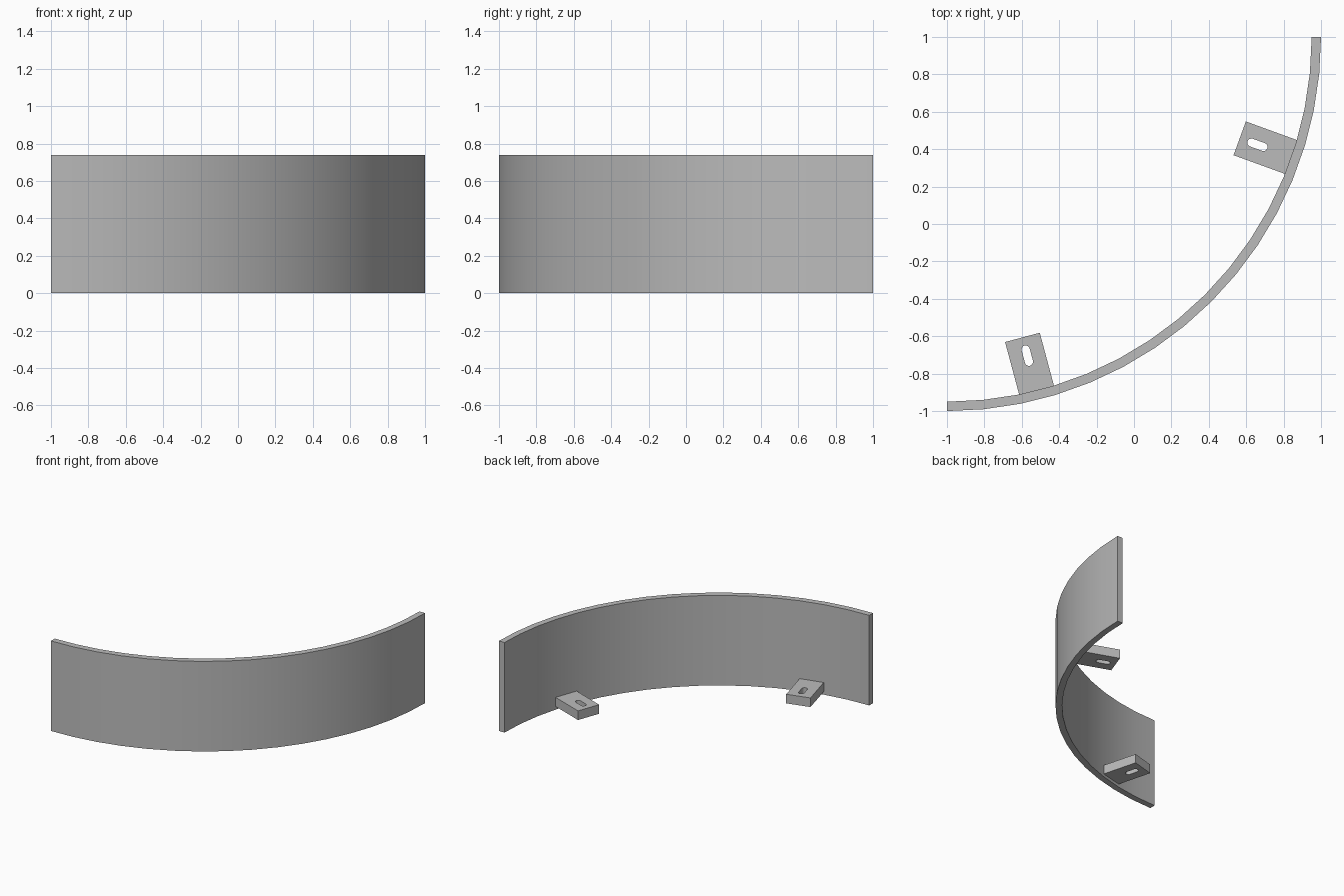
import bpy
import bmesh
from math import cos, sin, pi, radians
from mathutils import Matrix, Vector

cube = bpy.data.objects.get("Cube")
if cube:
    bpy.data.objects.remove(cube, do_unlink=True)

# One plain grey for everything
grey = bpy.data.materials.new("plain_grey")
grey.use_nodes = True
grey.diffuse_color = (0.5, 0.5, 0.5, 1)
grey.node_tree.nodes["Principled BSDF"].inputs["Base Color"].default_value = (0.5, 0.5, 0.5, 1)

AXIS = Vector((-1, 1, 0))    # centre of the quarter circle
OUTER, INNER, HEIGHT = 2.0, 1.95, 0.74
SEGMENTS = 16


def extruded_part(name, loops, z0, z1):
    """Fill closed outlines (later ones become holes) and extrude them upward."""
    bm = bmesh.new()
    for loop in loops:
        verts = [bm.verts.new((p.x, p.y, z0)) for p in loop]
        for a, b in zip(verts, verts[1:] + verts[:1]):
            bm.edges.new((a, b))
    bmesh.ops.triangle_fill(bm, edges=bm.edges[:], use_beauty=True)
    result = bmesh.ops.extrude_face_region(bm, geom=bm.faces[:], use_keep_orig=True)
    top = [v for v in result["geom"] if isinstance(v, bmesh.types.BMVert)]
    bmesh.ops.translate(bm, verts=top, vec=(0, 0, z1 - z0))
    bmesh.ops.recalc_face_normals(bm, faces=bm.faces[:])
    mesh = bpy.data.meshes.new(name)
    bm.to_mesh(mesh)
    bm.free()
    mesh.materials.append(grey)
    obj = bpy.data.objects.new(name, mesh)
    bpy.context.collection.objects.link(obj)
    bpy.ops.object.select_all(action='DESELECT')
    obj.select_set(True)
    bpy.context.view_layer.objects.active = obj
    bpy.ops.object.shade_smooth_by_angle(angle=radians(30))
    return obj


# Curved wall: quarter ring swept from the -x end round to the +y end
def arc(radius):
    steps = [i * pi / 2 / SEGMENTS for i in range(SEGMENTS + 1)]
    return [AXIS + radius * Vector((sin(t), -cos(t), 0)) for t in steps]


extruded_part("curved_wall", [arc(OUTER) + arc(INNER)[::-1]], 0, HEIGHT)


# Mounting tabs: plates pointing inward, each with a rounded slot
def tab(name, angle, shift):
    turn = Matrix.Rotation(radians(angle - 90), 3, 'Z')

    def place(radial, side):
        return AXIS + turn @ Vector((radial, side + shift, 0))

    half, start, end = 0.096, 1.656, 1.965
    plate = [place(start, -half), place(end, -half), place(end, half), place(start, half)]
    slot_centre, slot_radius, slot_reach = 1.757, 0.022, 0.034
    slot = []
    for sign in (1, -1):
        for i in range(9):
            t = -pi / 2 + pi * i / 8
            slot.append(place(slot_centre + sign * (slot_reach + slot_radius * cos(t)),
                              sign * slot_radius * sin(t)))
    extruded_part(name, [plate, slot], 0.025, 0.1)


tab("right_mounting_tab", 15, -0.026)
tab("left_mounting_tab", 70, 0.026)
